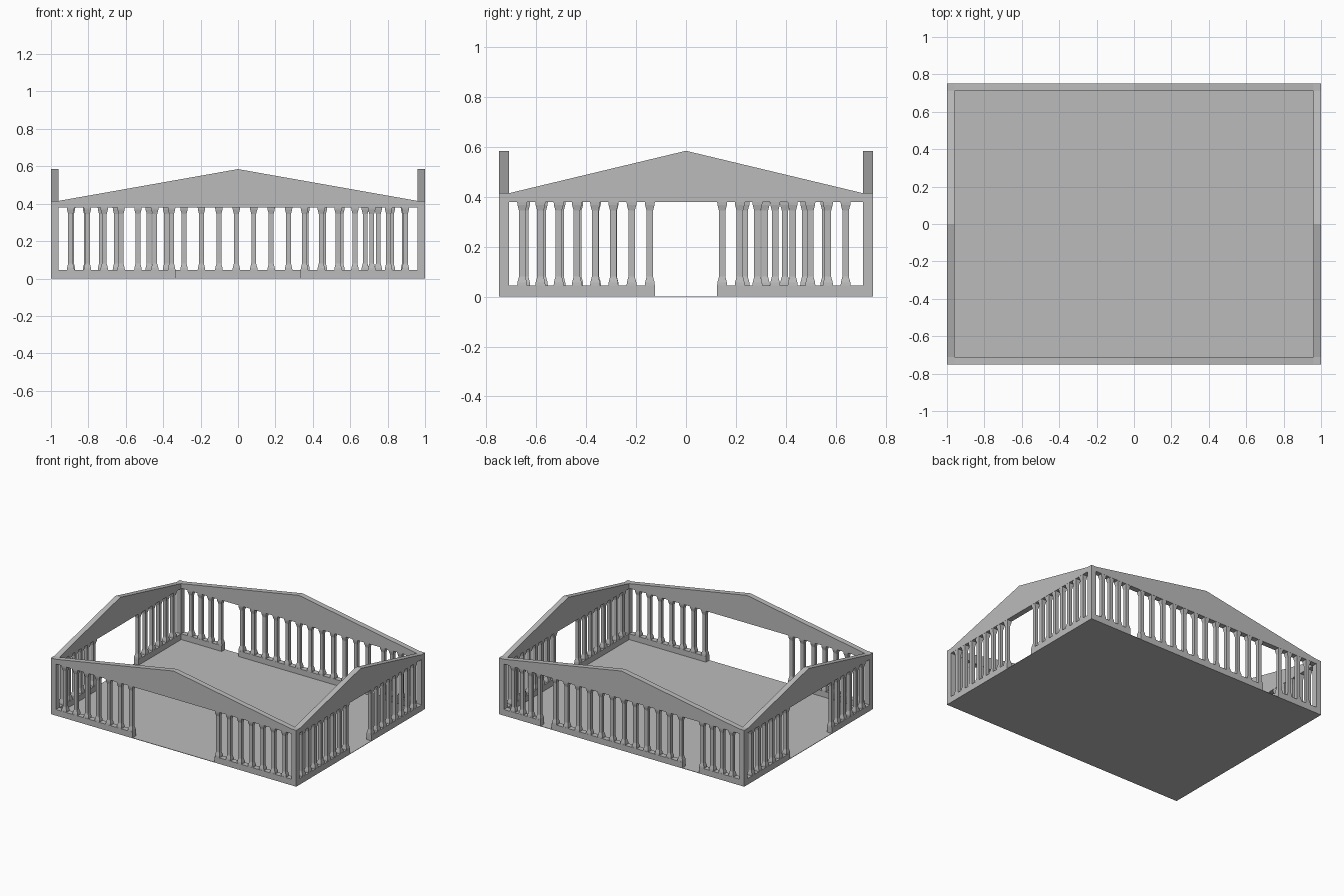
import bpy, bmesh
from mathutils import Matrix
from math import pi

cube = bpy.data.objects.get("Cube")
if cube:
    bpy.data.objects.remove(cube)

HX, HY, T = 1.0, 0.75, 0.04                    # half extents, wall thickness
BASE, LINTEL, EAVE, PEAK = 0.045, 0.38, 0.415, 0.585

stone = bpy.data.materials.new("grey stone")
stone.diffuse_color = (0.5, 0.5, 0.5, 1)
stone.use_nodes = True
stone.node_tree.nodes["Principled BSDF"].inputs["Base Color"].default_value = (0.5, 0.5, 0.5, 1)


def finish(name, bm, matrix=Matrix()):
    bmesh.ops.recalc_face_normals(bm, faces=bm.faces)
    mesh = bpy.data.meshes.new(name)
    bm.to_mesh(mesh)
    bm.free()
    mesh.materials.append(stone)
    obj = bpy.data.objects.new(name, mesh)
    obj.matrix_world = matrix
    bpy.context.collection.objects.link(obj)


def box(bm, lo, hi):
    verts = bmesh.ops.create_cube(bm, size=1)["verts"]
    for v in verts:
        v.co = [(a + b) / 2 + c * (b - a) for a, b, c in zip(lo, hi, v.co)]


def column(bm, x):
    """Square shaft with flared foot and head."""
    rings = []
    for z, r in ((BASE, 0.02), (BASE + 0.012, 0.019), (BASE + 0.035, 0.013),
                 (LINTEL - 0.035, 0.013), (LINTEL - 0.012, 0.019), (LINTEL, 0.02)):
        rings.append([bm.verts.new((x + sx * r, T / 2 + sy * r * 0.95, z))
                      for sx, sy in ((-1, -1), (1, -1), (1, 1), (-1, 1))])
    for low, high in zip(rings, rings[1:]):
        for i in range(4):
            j = (i + 1) % 4
            bm.faces.new((low[i], low[j], high[j], high[i]))


def wall(name, half, panels, matrix):
    """Outer face on local y = 0; panels are (start, end, first, last, count)."""
    # Gable and lintel
    bm = bmesh.new()
    inner = half - T
    outline = ((-half, LINTEL), (half, LINTEL), (half, EAVE), (inner, EAVE),
               (0, PEAK), (-inner, EAVE), (-half, EAVE))
    face = bm.faces.new([bm.verts.new((x, 0, z)) for x, z in outline])
    grown = bmesh.ops.extrude_face_region(bm, geom=[face])["geom"]
    bmesh.ops.translate(bm, vec=(0, T, 0),
                        verts=[g for g in grown if isinstance(g, bmesh.types.BMVert)])
    finish(name + "_gable", bm, matrix)
    # Plinths and colonnade
    plinth, columns = bmesh.new(), bmesh.new()
    for start, end, first, last, count in panels:
        box(plinth, (start, 0, 0), (end, T, BASE))
        for i in range(count):
            column(columns, first + (last - first) * i / (count - 1))
    finish(name + "_plinth", plinth, matrix)
    finish(name + "_columns", columns, matrix)


# Local x runs left to right as each wall is seen from outside
wall("front", HX, ((-HX, -0.335, -0.895, -0.355, 7), (0.335, HX, 0.355, 0.895, 7)),
     Matrix.Translation((0, -HY, 0)))
wall("back", HX, ((-HX, -0.66, -0.89, -0.68, 4), (-0.57, 0.495, -0.55, 0.475, 12),
                  (0.63, HX, 0.65, 0.89, 4)),
     Matrix.Translation((0, HY, 0)) @ Matrix.Rotation(pi, 4, "Z"))
wall("left", HY, ((-HY, -0.125, -0.657, -0.145, 8), (0.125, HY, 0.145, 0.64, 8)),
     Matrix.Translation((HX, 0, 0)) @ Matrix.Rotation(pi / 2, 4, "Z"))
wall("right", HY, ((-HY, -0.215, -0.64, -0.235, 6), (0.27, HY, 0.29, 0.645, 6)),
     Matrix.Translation((-HX, 0, 0)) @ Matrix.Rotation(-pi / 2, 4, "Z"))

# Corner posts
posts = bmesh.new()
for sx in (-1, 1):
    for sy in (-1, 1):
        x, y = sx * (HX - T / 2), sy * (HY - T / 2)
        box(posts, (x - T / 2, y - T / 2, 0), (x + T / 2, y + T / 2, EAVE))
finish("corner_posts", posts)

# Floor slab
slab = bmesh.new()
box(slab, (-HX, -HY, 0), (HX, HY, 0.003))
finish("floor", slab)
